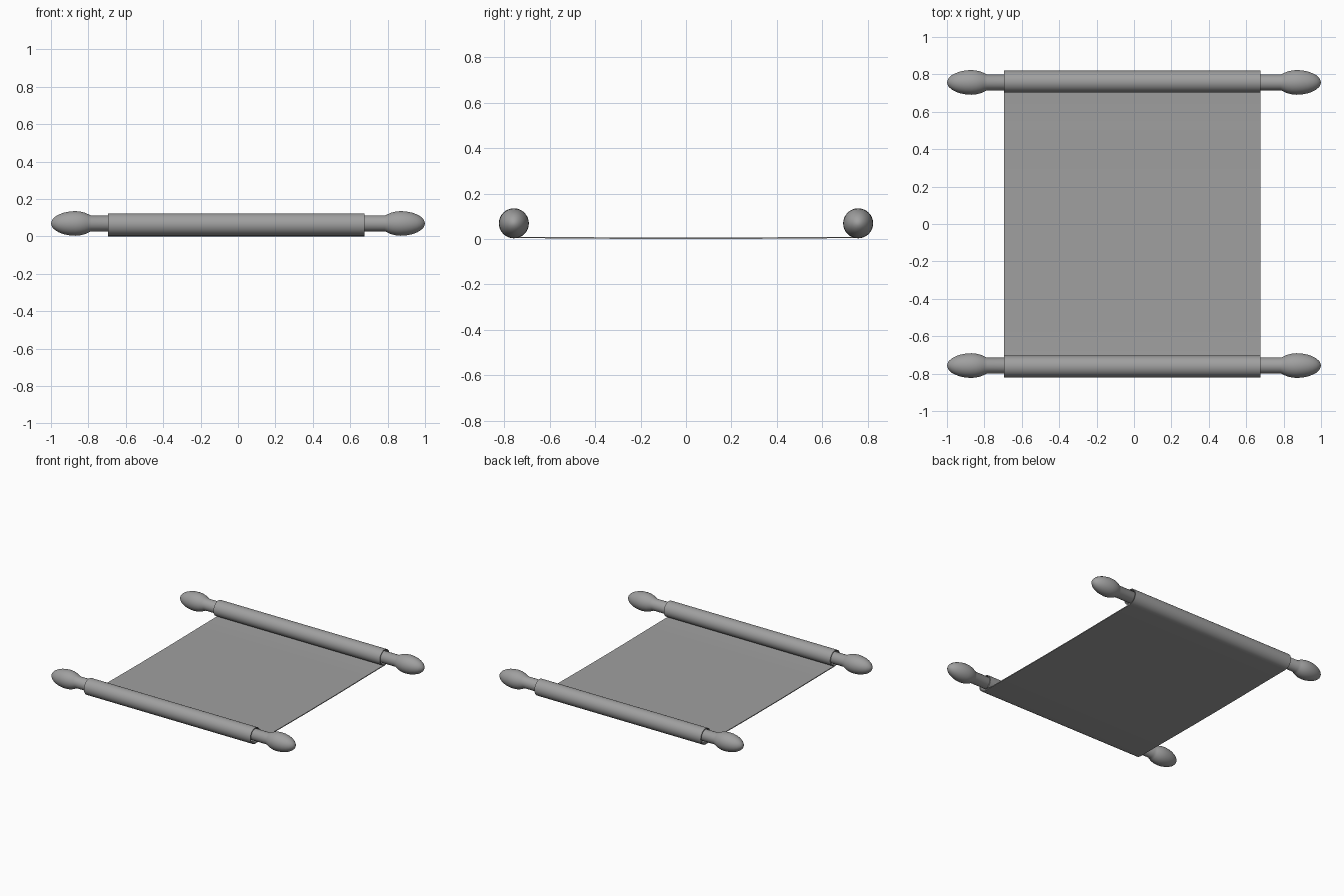
import bpy
import bmesh
from math import sin, cos, pi, radians

cube = bpy.data.objects.get("Cube")
if cube:
    bpy.data.objects.remove(cube, do_unlink=True)

grey = bpy.data.materials.new("plain grey")
grey.use_nodes = True
colour = (0.35, 0.35, 0.35, 1)
grey.diffuse_color = colour
grey.node_tree.nodes["Principled BSDF"].inputs["Base Color"].default_value = colour

ROD_Y, ROD_Z = 0.757, 0.069
ROLL_Y, ROLL_Z = 0.76, 0.065


def add_object(name, bm):
    bmesh.ops.recalc_face_normals(bm, faces=bm.faces[:])
    mesh = bpy.data.meshes.new(name)
    bm.to_mesh(mesh)
    bm.free()
    mesh.materials.append(grey)
    obj = bpy.data.objects.new(name, mesh)
    bpy.context.collection.objects.link(obj)
    return obj


def smooth(obj):
    bpy.ops.object.select_all(action='DESELECT')
    obj.select_set(True)
    bpy.context.view_layer.objects.active = obj
    for mod in list(obj.modifiers):
        bpy.ops.object.modifier_apply(modifier=mod.name)
    bpy.ops.object.shade_smooth_by_angle(angle=radians(35))


# Turned rod with an egg-shaped handle at each end
half = [(0.785, 0.042), (0.80, 0.049), (0.82, 0.058), (0.845, 0.064), (0.87, 0.066),
        (0.90, 0.064), (0.93, 0.058), (0.955, 0.049), (0.975, 0.038),
        (0.99, 0.024), (0.997, 0.012), (1.0, 0.0)]
profile = [(-x, r) for x, r in reversed(half)] + half


def make_rod(name, y):
    bm = bmesh.new()
    verts = [bm.verts.new((x, y, ROD_Z + r)) for x, r in profile]
    edges = [bm.edges.new(pair) for pair in zip(verts, verts[1:])]
    bmesh.ops.spin(bm, geom=verts + edges, cent=(0, y, ROD_Z), axis=(1, 0, 0),
                   angle=2 * pi, steps=32, use_merge=True)
    bmesh.ops.remove_doubles(bm, verts=bm.verts[:], dist=0.0001)
    smooth(add_object(name, bm))


make_rod("front_rod", -ROD_Y)
make_rod("back_rod", ROD_Y)

# Sheet: sagging middle, each end curling up outside and over its rod
STEPS = 40
curl = []
for i in range(STEPS + 1):
    t = i / STEPS
    r = 0.058 - 0.006 * t
    a = 2 * pi * t
    curl.append((ROLL_Y + r * sin(a), ROLL_Z - r * cos(a)))
flat = [(0.0, 0.003), (0.17, 0.003), (0.32, 0.004), (0.55, 0.006)]
side = flat + curl
path = [(-y, z) for y, z in reversed(side[1:])] + side

bm = bmesh.new()
left = [bm.verts.new((0.675, y, z)) for y, z in path]
right = [bm.verts.new((-0.695, y, z)) for y, z in path]
for i in range(len(path) - 1):
    bm.faces.new((left[i], left[i + 1], right[i + 1], right[i]))
sheet = add_object("rolled_sheet", bm)
solid = sheet.modifiers.new("thickness", 'SOLIDIFY')
solid.thickness = 0.006
solid.offset = 0
smooth(sheet)
